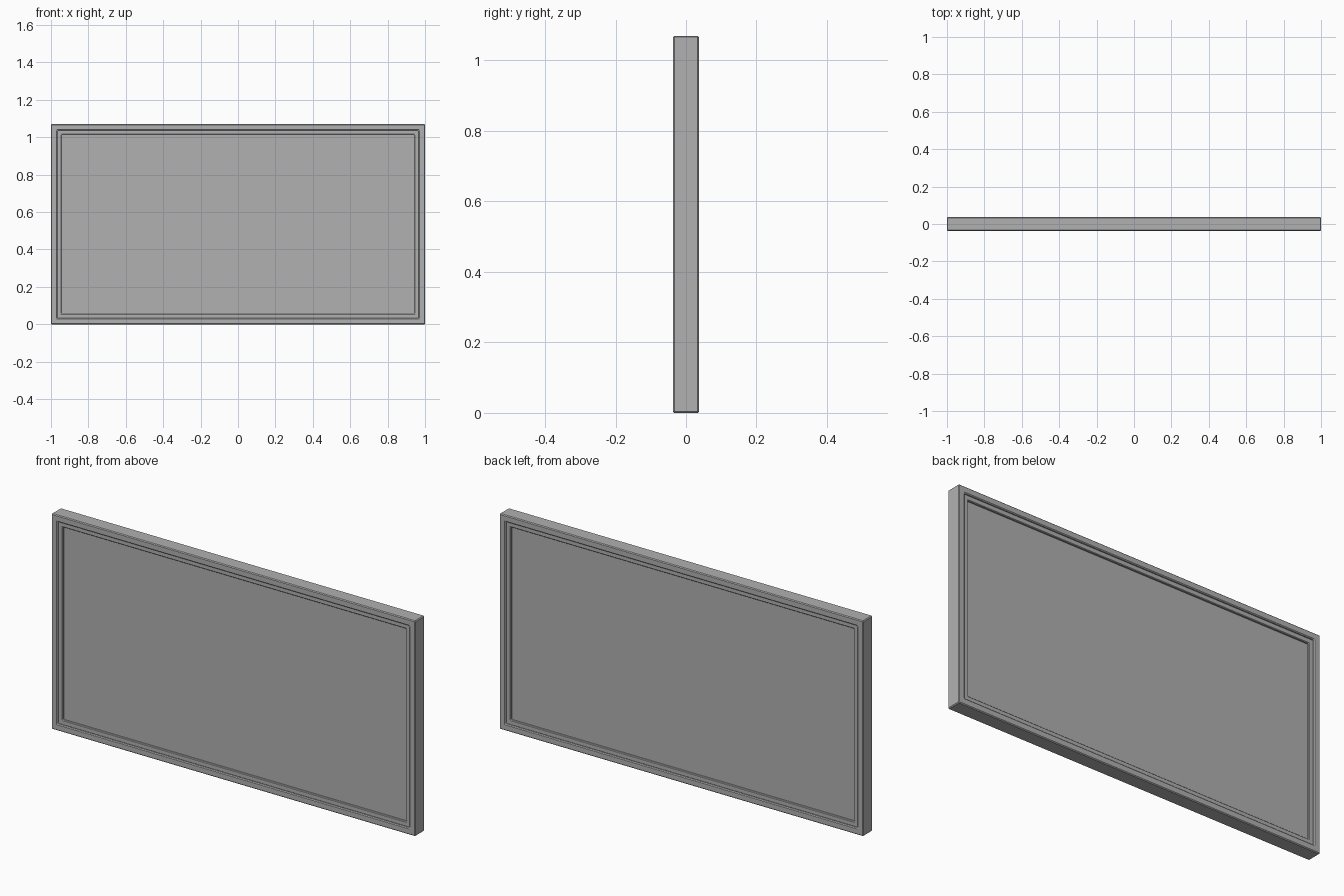
import bpy, bmesh

if "Cube" in bpy.data.objects:
    bpy.data.objects.remove(bpy.data.objects["Cube"])

W, H, D = 1.0, 1.07, 0.037   # half width, height, half depth

# dark grey shared by all parts
grey = bpy.data.materials.new("dark_grey")
grey.diffuse_color = (0.44, 0.44, 0.44, 1)
grey.use_nodes = True
grey.node_tree.nodes["Principled BSDF"].inputs["Base Color"].default_value = grey.diffuse_color


def ring(name, inset_out, inset_in, depth, bevel):
    """Rectangular frame swept from a rectangular cross-section."""
    bm = bmesh.new()
    loops = []
    for i, y in ((inset_out, -depth), (inset_in, -depth), (inset_in, depth), (inset_out, depth)):
        x, lo, hi = W - i, i, H - i
        loops.append([bm.verts.new(p) for p in ((-x, y, lo), (x, y, lo), (x, y, hi), (-x, y, hi))])
    for a in range(4):
        p, q = loops[a], loops[(a + 1) % 4]
        for c in range(4):
            d = (c + 1) % 4
            bm.faces.new((p[c], p[d], q[d], q[c]))
    bmesh.ops.recalc_face_normals(bm, faces=bm.faces)
    finish(name, bm, bevel)


def finish(name, bm, bevel=0):
    me = bpy.data.meshes.new(name)
    bm.to_mesh(me)
    bm.free()
    me.materials.append(grey)
    ob = bpy.data.objects.new(name, me)
    bpy.context.collection.objects.link(ob)
    if bevel:
        m = ob.modifiers.new("chamfered_edges", 'BEVEL')
        m.width = bevel
        m.segments = 1
        m.limit_method = 'ANGLE'


# outer frame and the recessed trim inside it
ring("outer_frame", 0.0, 0.033, D, 0.004)
ring("inner_trim", 0.031, 0.056, D - 0.008, 0.003)

# flat panel, the same on both sides
bm = bmesh.new()
bmesh.ops.create_cube(bm, size=1)
for v in bm.verts:
    v.co.x *= 2 * (W - 0.05)
    v.co.y *= 2 * (D - 0.018)
    v.co.z = H / 2 + v.co.z * (H - 0.1)
finish("panel", bm)
